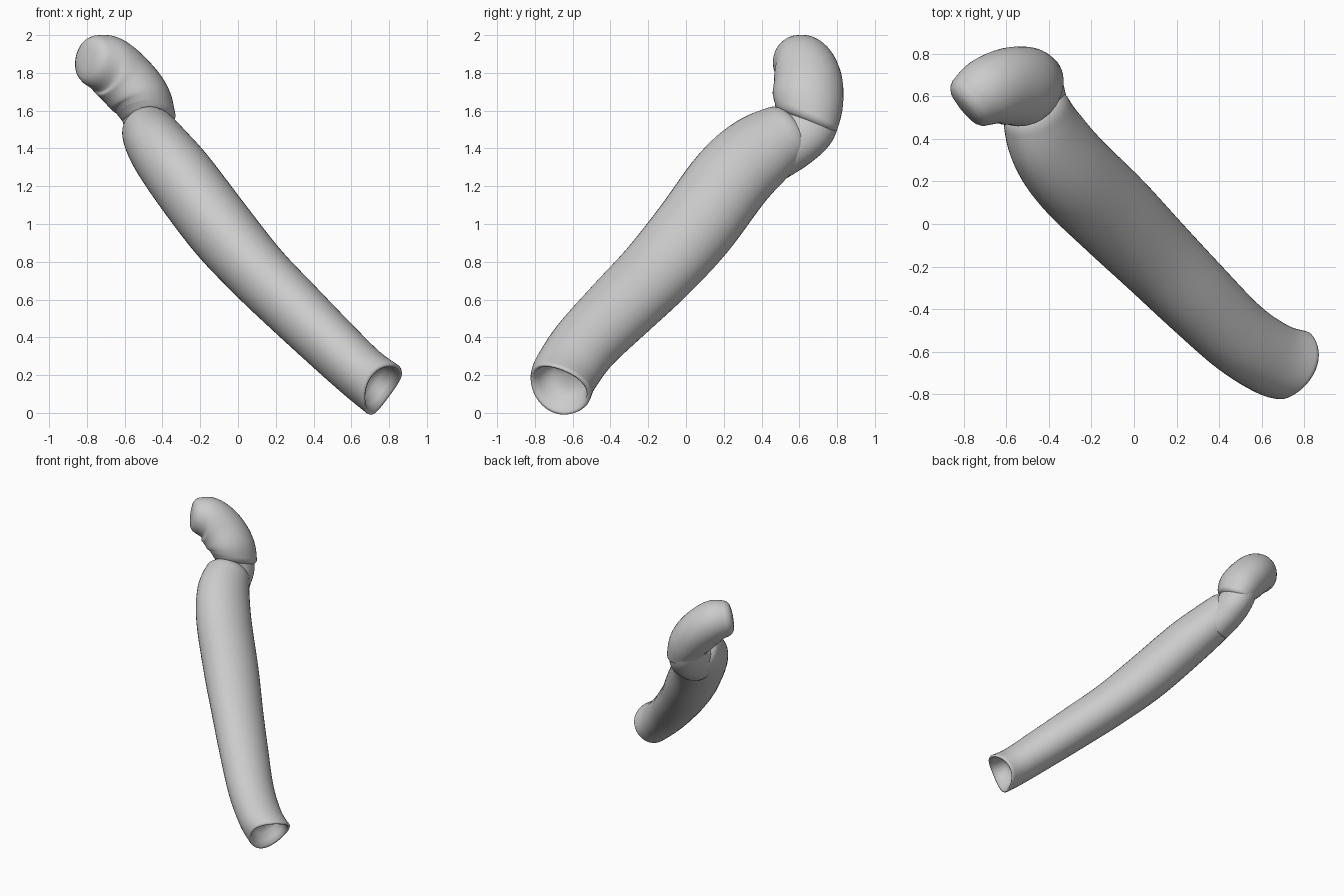
import bpy, bmesh, math
from mathutils import Vector

if "Cube" in bpy.data.objects:
    bpy.data.objects.remove(bpy.data.objects["Cube"])

SIDES = 40


def spline(pts, steps):
    """Catmull-Rom through tuples of any length."""
    out = []
    n = len(pts)
    for i in range(n - 1):
        p = [pts[max(i - 1, 0)], pts[i], pts[i + 1], pts[min(i + 2, n - 1)]]
        for s in range(steps):
            t = s / steps
            out.append([0.5 * (2 * b + (c - a) * t + (2 * a - 5 * b + 4 * c - d) * t * t
                               + (3 * b - a - 3 * c + d) * t ** 3) for a, b, c, d in zip(*p)])
    out.append(list(pts[-1]))
    return out


def loft(name, stations, ref, start_cap, end_cap, start_dir=None, end_dir=None, wave=None, steps=6):
    """Elliptical tube; station = x, y, z, radius along ref, radius across ref.
    Caps are lists of (offset outward, scale), ending in a closed fan."""
    path = spline(stations, steps)
    pos = [Vector(p[:3]) for p in path]
    n = len(path)
    rings = []
    for i, p in enumerate(path):
        t = (pos[min(i + 1, n - 1)] - pos[max(i - 1, 0)]).normalized()
        f = i / (n - 1)
        if start_dir:
            t = t.lerp(Vector(start_dir).normalized(), max(0, 1 - f * 2.5)).normalized()
        if end_dir:
            t = t.lerp(Vector(end_dir).normalized(), max(0, 1 - (1 - f) * 2.5)).normalized()
        rings.append((pos[i], t, p[3], p[4], max(0, 1 - (1 - f) * 7)))
    c, t, a, b, w = rings[0]
    head = [(c - t * o, t, a * s, b * s, 0) for o, s in reversed(start_cap)]
    c, t, a, b, w = rings[-1]
    tail = [(c + t * o, t, a * s, b * s, s) for o, s in end_cap]
    bm = bmesh.new()
    loops = []
    for c, t, a, b, w in head + rings + tail:
        u = Vector(ref)
        u = (u - t * u.dot(t)).normalized()
        v = t.cross(u)
        loop = []
        for k in range(SIDES):
            th = 2 * math.pi * k / SIDES
            shift = wave(th) * w if wave else 0
            loop.append(bm.verts.new(c + u * a * math.cos(th) + v * b * math.sin(th) + t * shift))
        loops.append(loop)
    for l0, l1 in zip(loops, loops[1:]):
        for k in range(SIDES):
            j = (k + 1) % SIDES
            bm.faces.new((l0[k], l0[j], l1[j], l1[k]))
    bm.faces.new(loops[0][::-1])
    bm.faces.new(loops[-1])
    bmesh.ops.recalc_face_normals(bm, faces=bm.faces[:])
    me = bpy.data.meshes.new(name)
    bm.to_mesh(me)
    bm.free()
    ob = bpy.data.objects.new(name, me)
    bpy.context.collection.objects.link(ob)
    for poly in me.polygons:
        poly.use_smooth = True
    return ob


dome = [(0.03, 0.95), (0.055, 0.83), (0.072, 0.62), (0.08, 0.3), (0.082, 0.05)]
socket = [(0.012, 0.96), (0.006, 0.88), (-0.03, 0.8), (-0.08, 0.68), (-0.11, 0.5), (-0.12, 0.05)]

# long lower limb with a wavy hollow end
loft("lower_limb", [
    (-0.46, 0.52, 1.47, 0.150, 0.180),
    (-0.405, 0.39, 1.385, 0.168, 0.212),
    (-0.295, 0.24, 1.24, 0.182, 0.222),
    (-0.09, 0.04, 0.97, 0.183, 0.220),
    (0.10, -0.15, 0.75, 0.170, 0.208),
    (0.285, -0.335, 0.565, 0.163, 0.197),
    (0.49, -0.53, 0.365, 0.154, 0.184),
    (0.65, -0.635, 0.215, 0.148, 0.178),
    (0.755, -0.67, 0.135, 0.150, 0.176)],
    (0.77, 0, 0.64), dome, socket,
    end_dir=(0.62, -0.4, -0.6),
    wave=lambda th: -0.025 * math.cos(th) + 0.018 * math.cos(2 * th))

# bent upper limb stub with rounded tip
loft("upper_limb", [
    (-0.475, 0.635, 1.57, 0.140, 0.185),
    (-0.515, 0.645, 1.66, 0.158, 0.190),
    (-0.60, 0.645, 1.765, 0.160, 0.180),
    (-0.69, 0.615, 1.84, 0.157, 0.165),
    (-0.765, 0.57, 1.865, 0.135, 0.135)],
    (0.75, 0, 0.66),
    [(0.02, 0.93), (0.035, 0.8), (0.035, 0.05)],
    [(0.025, 0.9), (0.042, 0.72), (0.05, 0.4), (0.052, 0.05)],
    start_dir=(-0.12, 0.42, 0.9), end_dir=(-0.75, -0.62, 0.15))

# joint skin bridging the back of the bend
loft("joint", [
    (-0.42, 0.45, 1.36, 0.13, 0.15),
    (-0.455, 0.56, 1.44, 0.13, 0.16),
    (-0.475, 0.635, 1.52, 0.128, 0.165),
    (-0.50, 0.65, 1.63, 0.125, 0.165)],
    (0.77, 0, 0.64), [(0.02, 0.6), (0.03, 0.05)], [(0.02, 0.6), (0.03, 0.05)])
